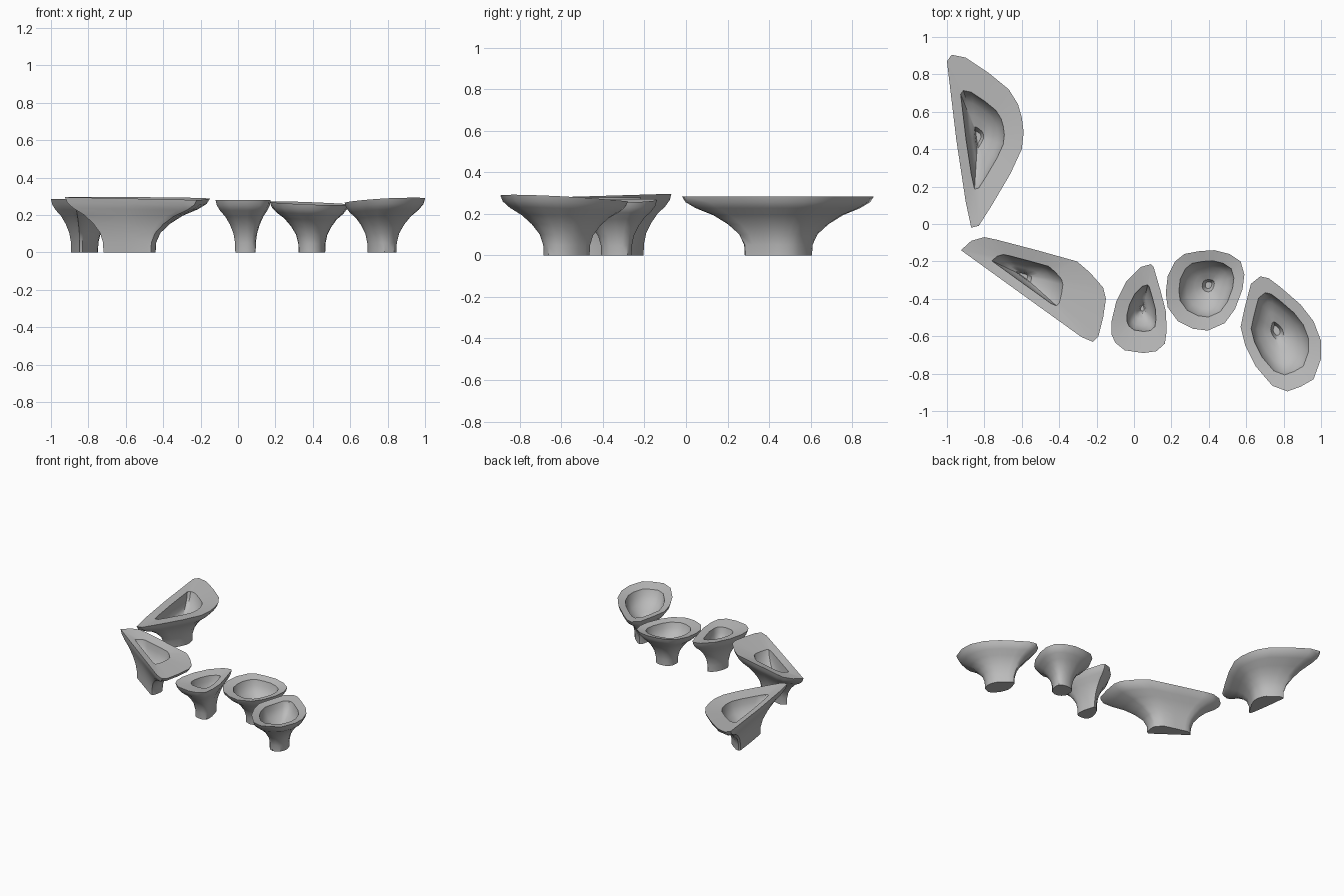
import bpy
import bmesh
from math import radians
from mathutils import Vector

cube = bpy.data.objects.get("Cube")
if cube:
    bpy.data.objects.remove(cube, do_unlink=True)

stone = bpy.data.materials.new("plain grey")
stone.use_nodes = True
grey = (0.5, 0.5, 0.5, 1)
stone.diffuse_color = grey
stone.node_tree.nodes["Principled BSDF"].inputs["Base Color"].default_value = grey

# Trumpet profile: (height fraction, spread from stem to rim)
FLARE = [(0, 0), (.18, .01), (.36, .09), (.53, .27), (.68, .5), (.8, .78), (.9, .94), (1, 1)]
# Bowl profile: (height fraction, spread from pit to lip)
BOWL = [(.95, 1), (.8, .93), (.65, .75), (.54, .47), (.47, .22), (.33, .12)]


def refit(outline, centre, ratio):
    """Shrink an outline and move the middle of its bounds to a centre."""
    xs, ys = [p.x for p in outline], [p.y for p in outline]
    middle = Vector((min(xs) + max(xs), min(ys) + max(ys))) / 2
    return [Vector(centre) + (p - middle) * ratio for p in outline]


def make_basin(name, points, stem, stem_ratio, lip, lip_ratio, pit, rim, tilt=(0, 0)):
    """Solid flared basin: stem, flare, sloping rim, bowl and small pit."""
    outline = [Vector(p) for p in points]
    foot = refit(outline, stem, stem_ratio)
    mouth = refit(outline, lip, lip_ratio)
    bm = bmesh.new()

    def ring(inner, outer, spread, height):
        verts = []
        for a, b in zip(inner, outer):
            p = a.lerp(b, spread)
            lean = (p - Vector(stem)).dot(Vector(tilt)) * height
            verts.append(bm.verts.new((p.x, p.y, rim * height + lean)))
        return verts

    rings = [ring(foot, outline, s, h) for h, s in FLARE]
    drain = [Vector(pit)] * len(outline)
    rings += [ring(drain, mouth, s, h) for h, s in BOWL]
    for low, high in zip(rings, rings[1:]):
        for i in range(len(low)):
            bm.faces.new((low[i - 1], low[i], high[i], high[i - 1]))
    bm.faces.new(rings[0])
    bm.faces.new(rings[-1])
    bmesh.ops.recalc_face_normals(bm, faces=bm.faces)

    mesh = bpy.data.meshes.new(name)
    bm.to_mesh(mesh)
    bm.free()
    mesh.materials.append(stone)
    basin = bpy.data.objects.new(name, mesh)
    bpy.context.collection.objects.link(basin)
    bpy.ops.object.select_all(action="DESELECT")
    basin.select_set(True)
    bpy.context.view_layer.objects.active = basin
    bpy.ops.object.shade_smooth_by_angle(angle=radians(40))


# Half-moon basin at the back
make_basin(
    "back_basin",
    [(-1, .87), (-.975, .905), (-.9, .89), (-.78, .81), (-.67, .72), (-.62, .64),
     (-.6, .57), (-.59, .49), (-.6, .4), (-.66, .27), (-.76, .1), (-.83, -.01),
     (-.87, -.02), (-.9, .12), (-.95, .45)],
    stem=(-.82, .445), stem_ratio=.35, lip=(-.81, .45), lip_ratio=.57,
    pit=(-.835, .465), rim=.285)

# Long wedge basin on the right
make_basin(
    "long_basin",
    [(-.925, -.14), (-.87, -.09), (-.8, -.07), (-.73, -.085), (-.52, -.14),
     (-.305, -.2), (-.235, -.26), (-.165, -.34), (-.15, -.4), (-.165, -.5),
     (-.19, -.6), (-.22, -.63), (-.28, -.605), (-.6, -.375)],
    stem=(-.58, -.305), stem_ratio=.36, lip=(-.57, -.3), lip_ratio=.49,
    pit=(-.595, -.275), rim=.29, tilt=(0, .03))

# Narrow teardrop basin in the middle
make_basin(
    "teardrop_basin",
    [(.09, -.215), (.105, -.23), (.14, -.35), (.17, -.465), (.175, -.57),
     (.165, -.64), (.12, -.68), (.05, -.69), (-.05, -.675), (-.1, -.635),
     (-.12, -.59), (-.12, -.52), (-.095, -.415), (-.04, -.305), (.035, -.23)],
    stem=(.04, -.45), stem_ratio=.37, lip=(.04, -.45), lip_ratio=.525,
    pit=(.045, -.45), rim=.28)

# Rounded basin on the left
make_basin(
    "round_basin",
    [(.27, -.16), (.35, -.145), (.43, -.14), (.51, -.16), (.57, -.2), (.59, -.27),
     (.58, -.35), (.54, -.455), (.485, -.53), (.395, -.57), (.315, -.56),
     (.235, -.52), (.18, -.445), (.17, -.37), (.18, -.28), (.22, -.2)],
    stem=(.395, -.335), stem_ratio=.34, lip=(.387, -.347), lip_ratio=.7,
    pit=(.4, -.325), rim=.262, tilt=(-.04, .03))

# Oval basin at the far left
make_basin(
    "oval_basin",
    [(.675, -.28), (.72, -.29), (.78, -.335), (.89, -.43), (.96, -.52), (1, -.625),
     (1, -.72), (.96, -.83), (.89, -.87), (.82, -.895), (.74, -.865), (.65, -.76),
     (.595, -.65), (.57, -.55), (.59, -.455), (.625, -.32)],
    stem=(.77, -.575), stem_ratio=.36, lip=(.78, -.587), lip_ratio=.715,
    pit=(.76, -.567), rim=.275, tilt=(.04, -.04))
